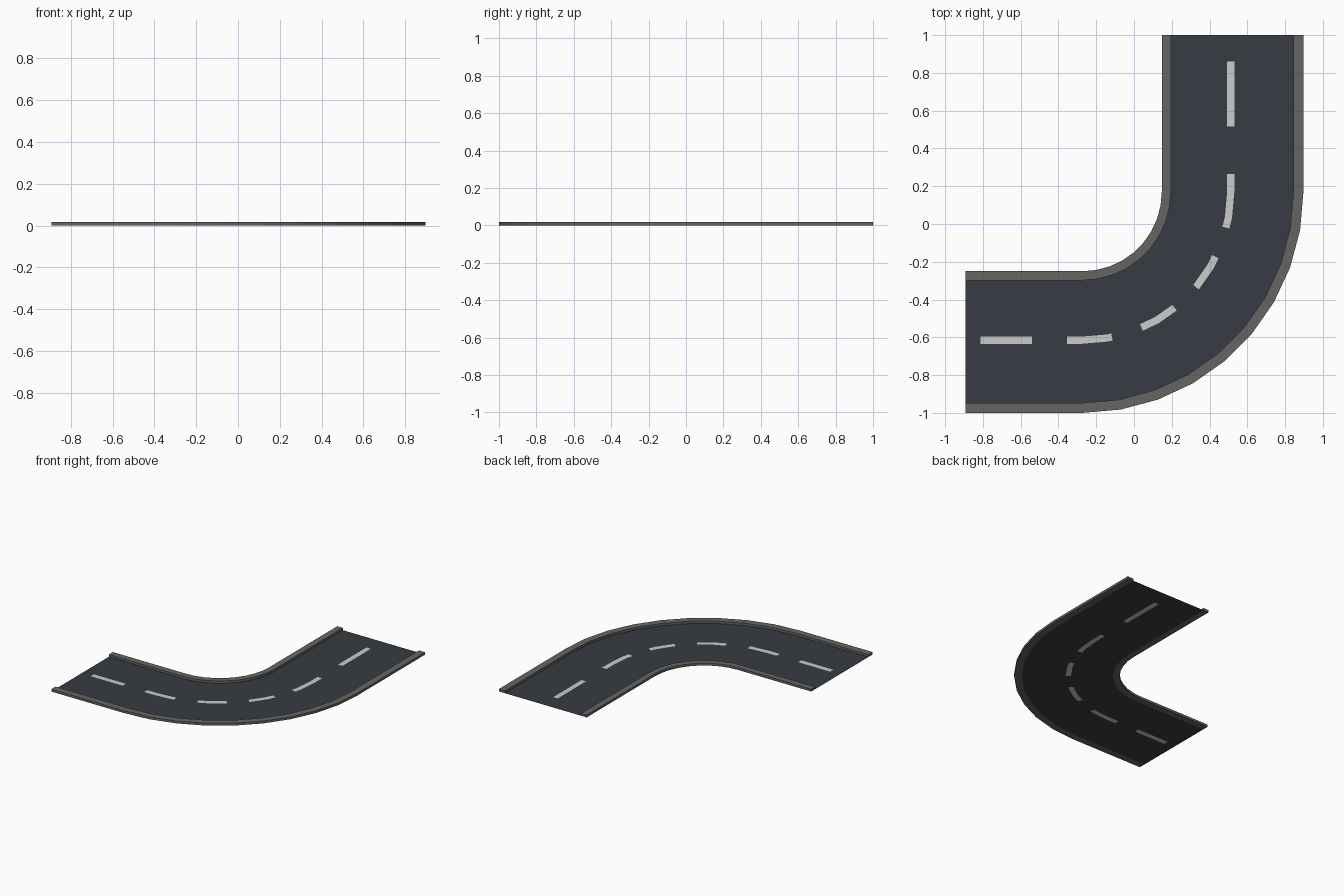
import bpy, bmesh, math

if "Cube" in bpy.data.objects:
    bpy.data.objects.remove(bpy.data.objects["Cube"])

# Bend centre, and the lengths of the two straight legs
CX, CY = -0.273, 0.17
LEG_N, LEG_W = 1 - CY, 0.893 + CX
H = 0.018                                 # kerb height


def material(name, rgb):
    m = bpy.data.materials.new(name)
    m.diffuse_color = (*[(c / 255 / 12.92 if c < 11 else ((c / 255 + 0.055) / 1.055) ** 2.4) for c in rgb], 1)
    m.use_nodes = True
    m.node_tree.nodes["Principled BSDF"].inputs["Base Color"].default_value = m.diffuse_color
    return m


asphalt = material("asphalt", (55, 60, 67))
paint = material("lane_paint", (204, 204, 204))
concrete = material("kerb_grey", (102, 101, 100))


def on_arc(deg, r):
    a = math.radians(deg)
    return CX + r * math.cos(a), CY - r * math.sin(a)


def place(t, r):
    """Point on the route: t<0 north leg, 0..90 bend in 10 degree chords, t>90 west leg."""
    if t < 0:
        return CX + r, CY - t
    if t > 90:
        return CX - (t - 90), CY - r
    k = min(int(t // 10), 8)
    f = t / 10 - k
    a, b = on_arc(k * 10, r), on_arc(k * 10 + 10, r)
    return a[0] + (b[0] - a[0]) * f, a[1] + (b[1] - a[1]) * f


def sweep(name, stations, profile, closed, mats, pick=None):
    """Sweep a (radius, height) profile along the route."""
    bm = bmesh.new()
    rows = [[bm.verts.new((*place(t, r), z)) for r, z in profile] for t in stations]
    n = len(profile)
    for i in range(len(rows) - 1):
        for j in range(n if closed else n - 1):
            k = (j + 1) % n
            f = bm.faces.new((rows[i][j], rows[i][k], rows[i + 1][k], rows[i + 1][j]))
            if pick:
                f.material_index = pick((stations[i] + stations[i + 1]) / 2, j)
    if closed:
        bm.faces.new(rows[0])
        bm.faces.new(rows[-1])
        bmesh.ops.recalc_face_normals(bm, faces=bm.faces)
    else:
        for f in bm.faces:
            f.normal_update()
            if f.normal.z < 0:
                f.normal_flip()
    me = bpy.data.meshes.new(name)
    bm.to_mesh(me)
    bm.free()
    for m in mats:
        me.materials.append(m)
    ob = bpy.data.objects.new(name, me)
    bpy.context.collection.objects.link(ob)
    return ob


bend = [-LEG_N] + [10 * i for i in range(10)] + [90 + LEG_W]

# Road surface with the centre dashes cut into it
dashes = [(-0.69, -0.345), (-0.095, 14), (26, 40), (51.5, 66.5), (78.5, 90.083), (90.267, 90.54)]
cuts = sorted(set(bend + [t for d in dashes for t in d]))
MID = 0.785
sweep("road_surface", cuts, [(0.468, 0), (MID - 0.019, 0), (MID + 0.019, 0), (1.117, 0)], False,
      [asphalt, paint],
      lambda t, j: int(j == 1 and any(a < t < b for a, b in dashes)))

# Kerbs along both edges
for name, r0, r1 in (("inner_kerb", 0.42, 0.468), ("outer_kerb", 1.117, 1.17)):
    sweep(name, bend, [(r0, 0), (r0, H), (r1, H), (r1, 0)], True, [concrete])
